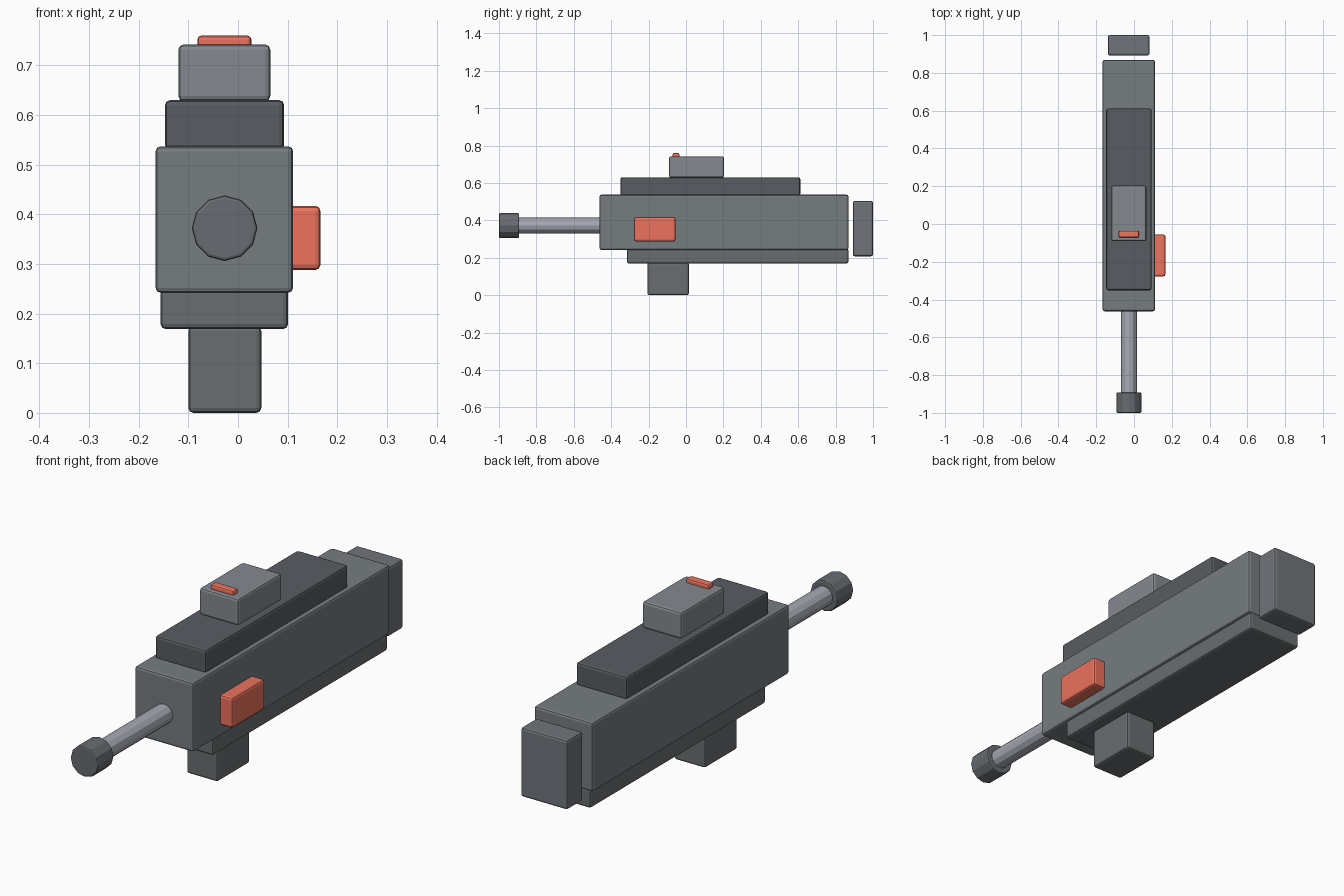
import bpy
from math import radians

if "Cube" in bpy.data.objects:
    bpy.data.objects.remove(bpy.data.objects["Cube"])


def paint(name, *rgb):
    mat = bpy.data.materials.new(name)
    mat.diffuse_color = (*rgb, 1)
    mat.use_nodes = True
    mat.node_tree.nodes["Principled BSDF"].inputs["Base Color"].default_value = mat.diffuse_color
    return mat


red = paint("red_accent", 0.84, 0.17, 0.11)
body_grey = paint("body_grey", 0.18, 0.203, 0.217)
lower_grey = paint("lower_grey", 0.14, 0.155, 0.16)
rail_grey = paint("rail_grey", 0.098, 0.108, 0.12)
block_grey = paint("block_grey", 0.235, 0.254, 0.275)
plate_grey = paint("plate_grey", 0.16, 0.178, 0.195)
collar_grey = paint("collar_grey", 0.136, 0.15, 0.165)
steel = paint("steel", 0.38, 0.395, 0.45)


def finish(ob, name, width, mat):
    ob.name = name
    bpy.ops.object.transform_apply(location=False, rotation=True, scale=True)
    if width:
        bev = ob.modifiers.new("Bevel", 'BEVEL')
        bev.width = width
        bev.segments = 2
        bev.limit_method = 'ANGLE'
        bev.angle_limit = radians(40)
    ob.data.materials.append(mat)


def box(name, mat, x, y, z, width=0.01):
    spans = (x, y, z)
    bpy.ops.mesh.primitive_cube_add(size=1, location=[(a + b) / 2 for a, b in spans])
    ob = bpy.context.object
    ob.scale = [b - a for a, b in spans]
    finish(ob, name, width, mat)


def rod(name, mat, radius, y, width=0):
    bpy.ops.mesh.primitive_cylinder_add(vertices=12, radius=radius, depth=y[1] - y[0],
                                        location=(-0.027, (y[0] + y[1]) / 2, 0.372),
                                        rotation=(radians(90), 0, 0))
    finish(bpy.context.object, name, width, mat)


# Main housing and the layers stacked above and below it
box("main_body", body_grey, (-0.166, 0.111), (-0.462, 0.869), (0.242, 0.537))
box("lower_body", lower_grey, (-0.156, 0.101), (-0.316, 0.868), (0.169, 0.25))
box("top_rail", rail_grey, (-0.147, 0.093), (-0.351, 0.611), (0.53, 0.63))
box("top_block", block_grey, (-0.12, 0.065), (-0.091, 0.203), (0.628, 0.742))

# Handle below and end plate behind, which stands off by a small gap
box("handle", lower_grey, (-0.10, 0.047), (-0.206, 0.015), (0, 0.175))
box("end_plate", plate_grey, (-0.138, 0.082), (0.892, 1.0), (0.208, 0.504))

# Front tube and its collar
rod("front_tube", steel, 0.042, (-0.92, -0.45))
rod("tube_collar", collar_grey, 0.066, (-1.0, -0.892), 0.006)

# Red accents
box("side_panel", red, (0.10, 0.166), (-0.277, -0.056), (0.288, 0.417))
box("top_marker", red, (-0.082, 0.027), (-0.072, -0.036), (0.727, 0.76), 0.008)
